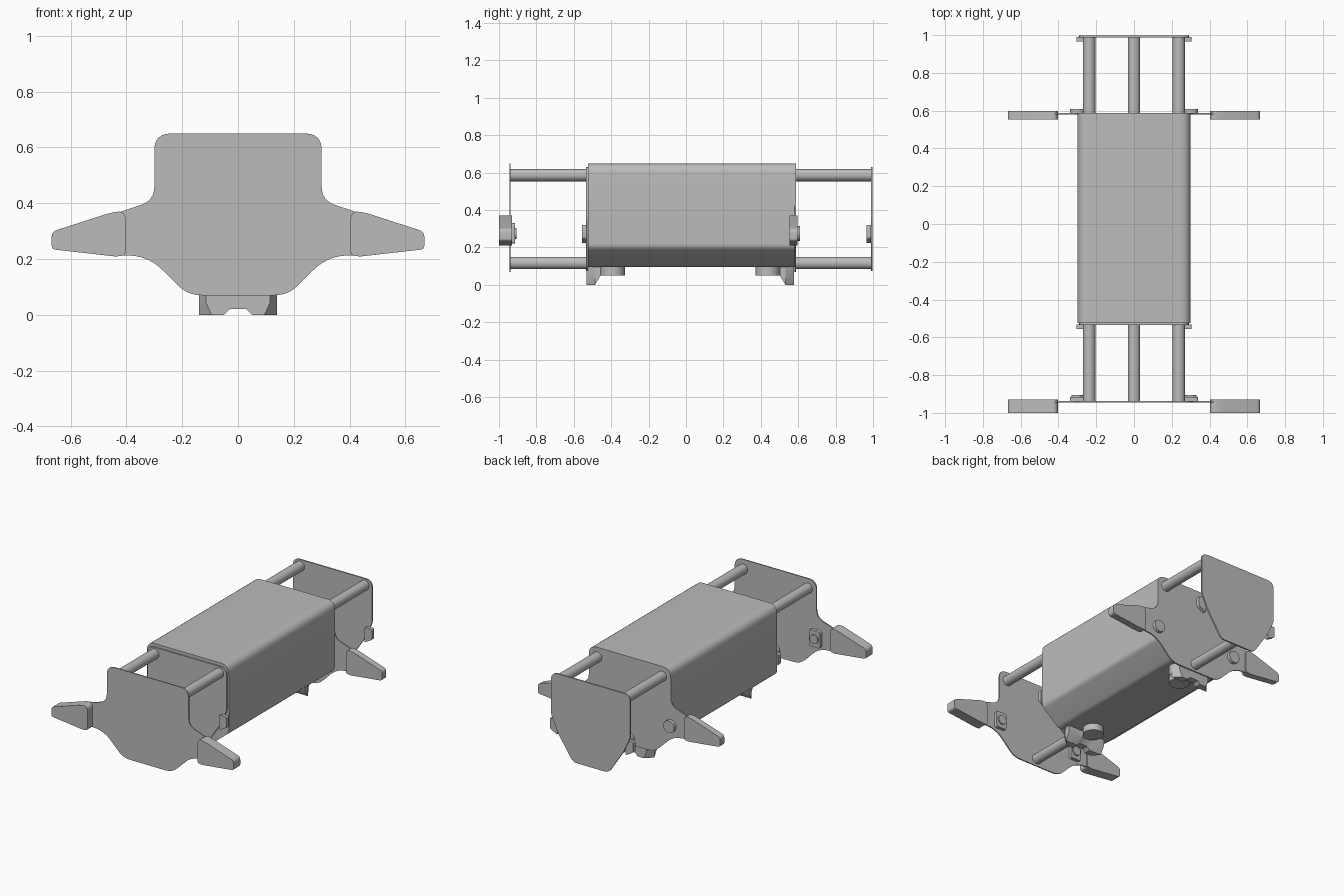
import bpy, bmesh, math
from mathutils import Vector

old = bpy.data.objects.get("Cube")
if old:
    bpy.data.objects.remove(old)

grey = bpy.data.materials.new("plain_grey")
grey.use_nodes = True
GREY = (0.5, 0.5, 0.5, 1)
grey.diffuse_color = GREY
grey.node_tree.nodes["Principled BSDF"].inputs["Base Color"].default_value = GREY


def finish(name, bm, bevel=0):
    bmesh.ops.recalc_face_normals(bm, faces=bm.faces)
    mesh = bpy.data.meshes.new(name)
    bm.to_mesh(mesh)
    bm.free()
    ob = bpy.data.objects.new(name, mesh)
    bpy.context.collection.objects.link(ob)
    mesh.materials.append(grey)
    if bevel:
        mod = ob.modifiers.new("bevel", "BEVEL")
        mod.width = bevel
        mod.segments = 2
        mod.limit_method = "ANGLE"
        mod.angle_limit = math.radians(50)
    bpy.ops.object.select_all(action="DESELECT")
    ob.select_set(True)
    bpy.context.view_layer.objects.active = ob
    bpy.ops.object.shade_smooth_by_angle(angle=math.radians(35))
    return ob


def rounded(points):
    """Turn (x, z, radius) corners into an outline with rounded corners."""
    out = []
    for i, (x, z, r) in enumerate(points):
        p = Vector((x, z))
        if not r:
            out.append(p)
            continue
        a = p + (Vector(points[i - 1][:2]) - p).normalized() * r
        b = p + (Vector(points[(i + 1) % len(points)][:2]) - p).normalized() * r
        for k in range(7):
            t = k / 6
            out.append(a * (1 - t) ** 2 + p * (2 * t * (1 - t)) + b * t * t)
    return out


def loft(name, ring_a, ya, ring_b, yb, bevel=0):
    """Join two equal outlines lying at depths ya and yb."""
    bm = bmesh.new()
    a = [bm.verts.new((p[0], ya, p[1])) for p in ring_a]
    b = [bm.verts.new((p[0], yb, p[1])) for p in ring_b]
    bm.faces.new(a)
    bm.faces.new(b)
    for i in range(len(a)):
        bm.faces.new((a[i - 1], a[i], b[i], b[i - 1]))
    return finish(name, bm, bevel)


def extrude(name, points, ya, yb, bevel=0):
    ring = rounded(points)
    return loft(name, ring, ya, ring, yb, bevel)


def mirrored(half):
    return half + [(-p[0], *p[1:]) for p in reversed(half)]


def cylinder(name, centre, radius, depth, axis="Y", sides=32):
    bm = bmesh.new()
    bmesh.ops.create_cone(bm, cap_ends=True, segments=sides, radius1=radius,
                          radius2=radius, depth=depth)
    if axis == "Y":
        for v in bm.verts:
            v.co = Vector((v.co.x, v.co.z, v.co.y))
    bmesh.ops.translate(bm, verts=bm.verts, vec=centre)
    return finish(name, bm)


# Main housing
body = mirrored([(0.3, 0.65, 0.06), (0.3, 0.2, 0.02), (0.17, 0.095, 0.02)])
extrude("housing", body, -0.525, 0.58)

# Outlines of the winged plate, the plain plate and the wing grip
wing_plate = mirrored([(0.3, 0.65, 0.06), (0.3, 0.41, 0.05), (0.45, 0.36, 0),
                       (0.45, 0.215, 0), (0.32, 0.21, 0.07), (0.18, 0.07, 0.05)])
plain_plate = mirrored([(0.29, 0.63, 0.05), (0.29, 0.35, 0.02),
                        (0.24, 0.24, 0.03), (0.13, 0.075, 0.03)])
grip = [(0.403, 0.375, 0.035), (0.46, 0.365, 0.02), (0.668, 0.298, 0.02),
        (0.668, 0.235, 0.015), (0.43, 0.208, 0.02), (0.403, 0.215, 0.015)]
nut = [(0.26, 0.33, 0.015), (0.34, 0.33, 0.015), (0.34, 0.22, 0.015), (0.26, 0.22, 0.015)]
clip = [(0.25, 0.32, 0.01), (0.305, 0.32, 0.01), (0.305, 0.25, 0.01), (0.25, 0.22, 0.01)]

# End assemblies: winged plate, three rods, plain plate
ends = (("front", -0.945, -0.525, -1.0, -0.93), ("rear", 0.58, 0.998, 0.553, 0.597))
for end, y0, y1, grip_a, grip_b in ends:
    extrude(end + "_winged_plate", wing_plate, y0, y0 + 0.008)
    extrude(end + "_plain_plate", plain_plate, y1 - 0.01, y1)
    for label, x, z in (("left", 0.237, 0.587), ("right", -0.237, 0.587), ("lower", 0, 0.117)):
        cylinder(f"{end}_{label}_rod", (x, (y0 + y1) / 2, z), 0.033, y1 - y0 - 0.004)
    for side, s in (("left", 1), ("right", -1)):
        def flip(pts):
            return [(s * x, z, r) for x, z, r in pts]
        extrude(f"{end}_{side}_grip", flip(grip), grip_a, grip_b, 0.012)
        extrude(f"{end}_{side}_clip", flip(clip), y1 - 0.032, y1 - 0.008)
        # Fasteners on the back of each wing
        if end == "front":
            extrude(f"front_{side}_nut", flip(nut), y0 + 0.006, y0 + 0.03)
            cylinder(f"front_{side}_bolt", (s * 0.3, y0 + 0.033, 0.275), 0.03, 0.012)
        else:
            cylinder(f"rear_{side}_bolt", (s * 0.3, y0 + 0.017, 0.275), 0.04, 0.026)

# Support feet below the housing: tapered bracket and round boss
outer = mirrored([(0.115, 0.1), (0.115, 0.045), (0.095, 0), (0.05, 0), (0.03, 0.02)])
inner = mirrored([(0.14, 0.1), (0.14, 0.045), (0.14, 0), (0.05, 0), (0.03, 0.02)])
back = mirrored([(0.14, 0.1), (0.14, 0.075), (0.14, 0.05), (0.05, 0.05), (0.03, 0.05)])
for end, y, d in (("front", -0.532, 1), ("rear", 0.577, -1)):
    loft(end + "_foot", outer, y, inner, y + d * 0.045)
    loft(end + "_foot_brace", inner, y + d * 0.045, back, y + d * 0.075)
    cylinder(end + "_foot_boss", (0, y + d * 0.14, 0.075), 0.065, 0.05, "Z")
